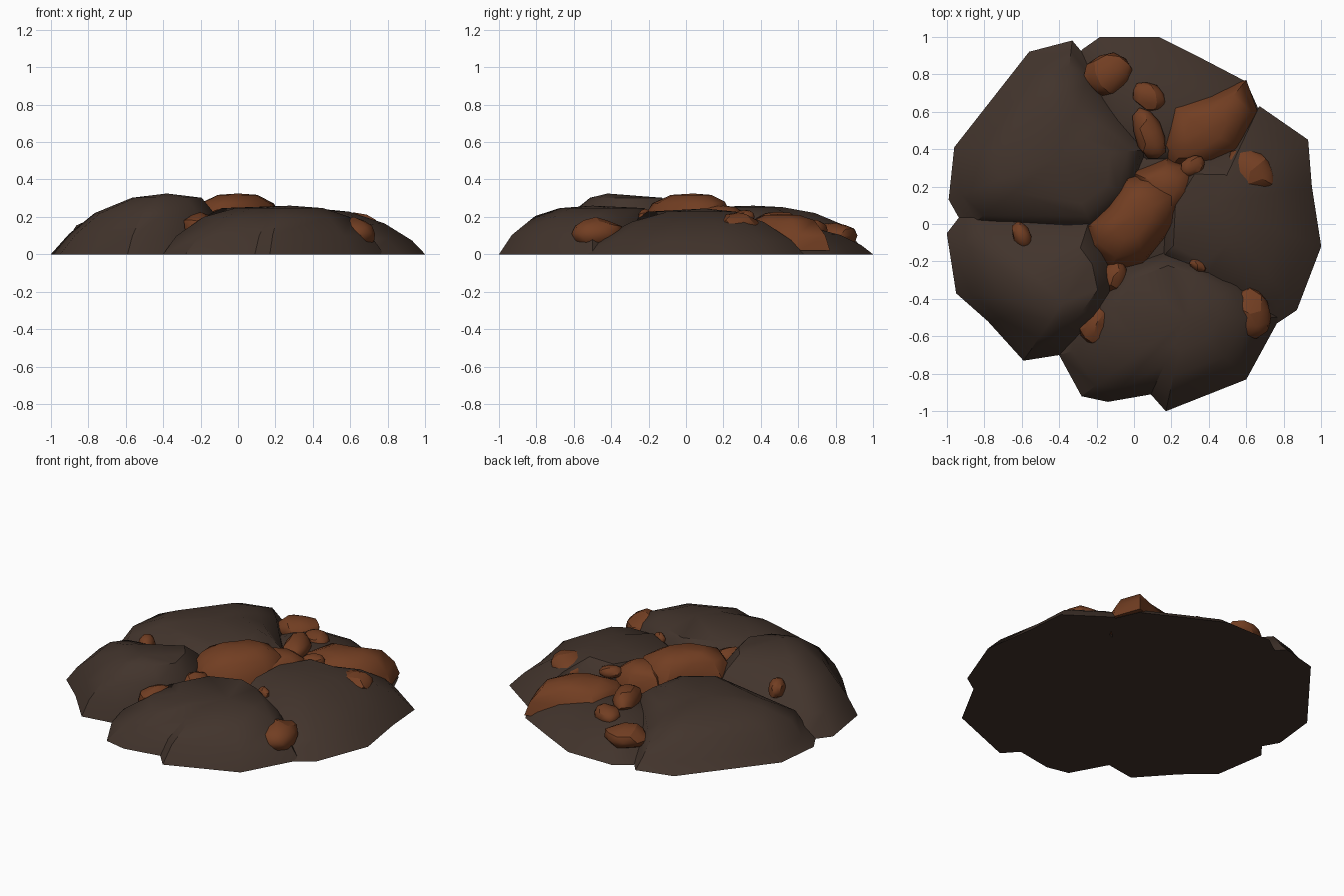
import bpy
import math
import random
from mathutils import Vector

random.seed(7)

default_cube = bpy.data.objects.get("Cube")
if default_cube:
    bpy.data.objects.remove(default_cube, do_unlink=True)


def make_material(name, colour):
    material = bpy.data.materials.new(name)
    material.use_nodes = True
    material.diffuse_color = colour
    material.node_tree.nodes["Principled BSDF"].inputs["Base Color"].default_value = colour
    return material


dark_stone = make_material("dark brown stone", (0.054, 0.034, 0.025, 1))
rust_stone = make_material("rust orange stone", (0.168, 0.048, 0.016, 1))

# Cross-sections from rim to peak: share of the outline, share of the height
GENTLE = ((1, 0), (0.85, 0.33), (0.62, 0.68), (0.3, 0.93))
MEDIUM = ((1, 0), (0.86, 0.4), (0.64, 0.76), (0.35, 0.95))
ROUND = ((1, 0), (0.9, 0.42), (0.72, 0.8), (0.4, 0.97))
LIPPED = ((1, 0), (0.88, 0.24), (0.78, 0.6), (0.52, 0.86), (0.25, 0.97))


def smooth(obj, angle):
    bpy.ops.object.select_all(action='DESELECT')
    obj.select_set(True)
    bpy.context.view_layer.objects.active = obj
    bpy.ops.object.shade_smooth_by_angle(angle=math.radians(angle))


def slab(name, outline, peak, height, material, section, base=0.0, inner_spread=0.35):
    """Loft an irregular outline up to a peak, steeper near the pile centre."""
    count = len(outline)
    centre = Vector(peak)
    verts = []
    for scale, rise in section:
        for x, y in outline:
            rim = Vector((x, y))
            spread = min(1, inner_spread + 0.8 * rim.length_squared)
            wobble = random.uniform(-0.03, 0.03) if 0 < rise < 0.9 else 0
            spot = centre + (rim - centre) * (1 - (1 - scale + wobble) * spread)
            verts.append((spot.x, spot.y, base + (height - base) * (rise + wobble)))
    verts.append((*peak, height))
    faces = [tuple(reversed(range(count)))]
    for ring in range(len(section) - 1):
        for i in range(count):
            j = (i + 1) % count
            low, high = ring * count, (ring + 1) * count
            faces.append((low + i, low + j, high + j, high + i))
    top = (len(section) - 1) * count
    for i in range(count):
        faces.append((top + i, top + (i + 1) % count, len(verts) - 1))
    mesh = bpy.data.meshes.new(name)
    mesh.from_pydata(verts, [], faces)
    mesh.materials.append(material)
    obj = bpy.data.objects.new(name, mesh)
    bpy.context.collection.objects.link(obj)
    smooth(obj, 38)


def stone(name, location, size, turn):
    """A small lumpy stone resting on the slabs."""
    bpy.ops.mesh.primitive_ico_sphere_add(subdivisions=2, radius=1, location=location)
    obj = bpy.context.object
    obj.name = name
    for vert in obj.data.vertices:
        vert.co *= random.uniform(0.9, 1.08)
    obj.scale = size
    obj.rotation_euler.z = math.radians(turn)
    obj.data.materials.append(rust_stone)
    smooth(obj, 32)


# Large dark slabs forming the ring, overlapping at their seams
slab("back_right_slab",
     [(-.9, -.03), (-.2, -.06), (.02, .12), (.12, .4), (-.08, .65), (-.22, .85),
      (-.33, .98), (-.56, .92), (-.96, .41), (-.99, .13)],
     (-.4, .36), .26, dark_stone, LIPPED, 0, .5)
slab("front_right_slab",
     [(-1, -.05), (-.95, -.37), (-.78, -.52), (-.59, -.73), (-.4, -.7), (-.15, -.52),
      (-.05, -.3), (-.12, -.08), (-.22, .08), (-.9, .08)],
     (-.38, -.42), .325, dark_stone, GENTLE, 0, .55)
slab("front_slab",
     [(-.3, -.42), (-.4, -.7), (-.28, -.92), (-.14, -.95), (.09, -.91), (.17, -1),
      (.6, -.83), (.78, -.5), (.6, -.3), (.33, -.17), (.15, -.13), (-.1, -.22)],
     (.28, -.5), .26, dark_stone, MEDIUM)
slab("left_slab",
     [(.13, -.2), (.35, -.42), (.72, -.56), (.87, -.46), (1, -.12), (.95, .2),
      (.93, .45), (.67, .63), (.56, .45), (.27, .36), (.15, .1)],
     (.42, .1), .245, dark_stone, GENTLE)
slab("back_slab",
     [(-.3, .55), (.05, .3), (.4, .32), (.68, .58), (.6, .76), (.37, .88),
      (.13, 1), (-.18, 1), (-.28, .93)],
     (.15, .55), .15, dark_stone, GENTLE)

# Low floor closing the middle of the ring
slab("core_base",
     [(-.3, -.1), (-.12, -.35), (.2, -.3), (.35, 0), (.3, .38), (.05, .45), (-.15, .25)],
     (.03, .04), .12, dark_stone, ROUND)

# Rust coloured boulders in the gaps
slab("central_boulder",
     [(-.26, -.15), (-.13, -.26), (.05, -.22), (.23, 0), (.26, .18), (.1, .28),
      (-.04, .26), (-.15, .1), (-.27, -.02)],
     (0, .04), .325, rust_stone, ROUND, .08, 1)
slab("central_boulder_shoulder",
     [(.05, .08), (.22, .0), (.34, .16), (.33, .3), (.18, .36), (-.02, .28)],
     (.16, .2), .26, rust_stone, ROUND, .05, 1)
slab("back_boulder",
     [(.12, .4), (.18, .29), (.42, .3), (.58, .4), (.66, .6), (.6, .77),
      (.42, .7), (.18, .65)],
     (.38, .5), .215, rust_stone, ROUND, .02, 1)

# Small scattered stones: location, size, turn
scattered = [
    ((-.14, .8, .1), (.13, .11, .07), 25),
    ((.08, .68, .13), (.1, .07, .06), -35),
    ((.08, .48, .16), (.08, .14, .07), 20),
    ((.62, .28, .15), (.14, .12, .07), -30),
    ((.62, -.48, .11), (.12, .15, .085), 15),
    ((-.2, -.53, .14), (.085, .12, .085), -25),
    ((-.11, -.28, .18), (.065, .09, .06), -30),
    ((-.6, -.06, .2), (.05, .08, .06), 20),
    ((.34, -.22, .2), (.05, .03, .04), -30),
    ((.31, .31, .2), (.07, .05, .04), 30),
]
for number, (location, size, turn) in enumerate(scattered, 1):
    stone(f"small_stone_{number}", location, size, turn)
